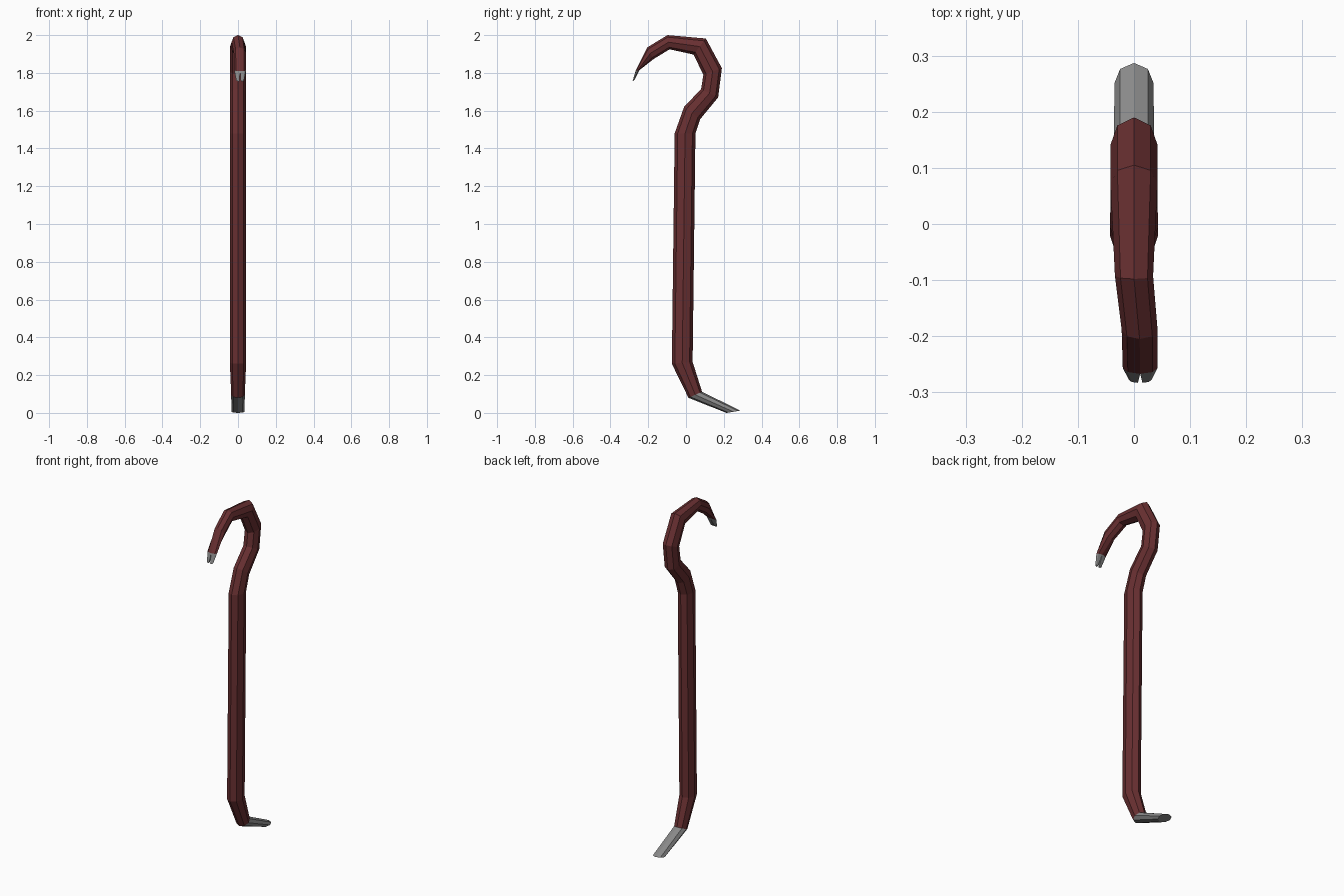
import bpy, bmesh
from math import sin, cos, pi

cube = bpy.data.objects.get("Cube")
if cube:
    bpy.data.objects.remove(cube, do_unlink=True)


def material(name, rgb):
    m = bpy.data.materials.new(name)
    m.use_nodes = True
    m.diffuse_color = (*rgb, 1)
    bsdf = m.node_tree.nodes["Principled BSDF"]
    bsdf.inputs["Base Color"].default_value = (*rgb, 1)
    bsdf.inputs["Roughness"].default_value = 0.6
    return m


red = material("dark red paint", (0.14, 0.029, 0.031))
steel = material("bare steel", (0.25, 0.25, 0.25))

FULL = [i * pi / 4 for i in range(8)]
HALF = [i * pi / 4 for i in range(5)]


def loft(name, sections, mat, angles=FULL, side=1, cap_start=False, cap_end=False):
    """Skin octagonal sections: (inner y, inner z, outer y, outer z, centre x, half width)."""
    bm = bmesh.new()
    rings = []
    for y0, z0, y1, z1, cx, w in sections:
        ring = []
        for a in angles:
            t = 0.5 + 0.5 * cos(a)
            ring.append(bm.verts.new((cx + side * w * sin(a),
                                      y0 + (y1 - y0) * t, z0 + (z1 - z0) * t)))
        rings.append(ring)
    n = len(angles)
    for r, s in zip(rings, rings[1:]):
        for i in range(n):
            j = (i + 1) % n
            bm.faces.new((r[i], r[j], s[j], s[i]))
    if cap_start:
        bm.faces.new(rings[0])
    if cap_end:
        bm.faces.new(rings[-1])
    bmesh.ops.recalc_face_normals(bm, faces=bm.faces)
    # An open tube has no inside to test, so check one face against its ring centre
    f = bm.faces[0]
    centre = sum((v.co for r in rings[:2] for v in r), start=f.normal * 0) / (2 * n)
    if f.normal.dot(f.calc_center_median() - centre) < 0:
        bmesh.ops.reverse_faces(bm, faces=bm.faces)
    me = bpy.data.meshes.new(name)
    bm.to_mesh(me)
    bm.free()
    me.materials.append(mat)
    ob = bpy.data.objects.new(name, me)
    bpy.context.collection.objects.link(ob)
    return ob


# Sections shared between neighbouring parts
heel = (0.013, 0.08, 0.085, 0.112, 0, 0.036)
neck = (-0.06, 1.48, 0.05, 1.48, 0, 0.043)
claw = (-0.246, 1.815, -0.267, 1.81, 0.011, 0.031)

# Flattened foot blade
loft("foot_blade", [(0.214, 0.0, 0.287, 0.012, 0, 0.035), heel], steel, cap_start=True)

# Long straight handle with its bent heel
loft("shaft", [heel, (-0.075, 0.26, 0.035, 0.27, 0, 0.043), neck], red)

# Curved gooseneck
loft("gooseneck_hook", [
    neck,
    (-0.01, 1.62, 0.075, 1.555, 0, 0.042),
    (0.08, 1.715, 0.17, 1.67, 0, 0.042),
    (0.092, 1.79, 0.19, 1.825, 0, 0.042),
    (0.04, 1.897, 0.105, 1.982, 0, 0.042),
    (-0.087, 1.925, -0.098, 2.0, 0, 0.034),
    (-0.172, 1.873, -0.205, 1.935, 0.01, 0.032),
    claw], red, cap_end=True)

# Split nail-pulling claw
for name, side in (("left_claw_prong", 1), ("right_claw_prong", -1)):
    tip = (-0.273, 1.762, -0.283, 1.755, 0.011 + side * 0.004, 0.016)
    loft(name, [claw, tip], steel, HALF, side, cap_start=True, cap_end=True)
